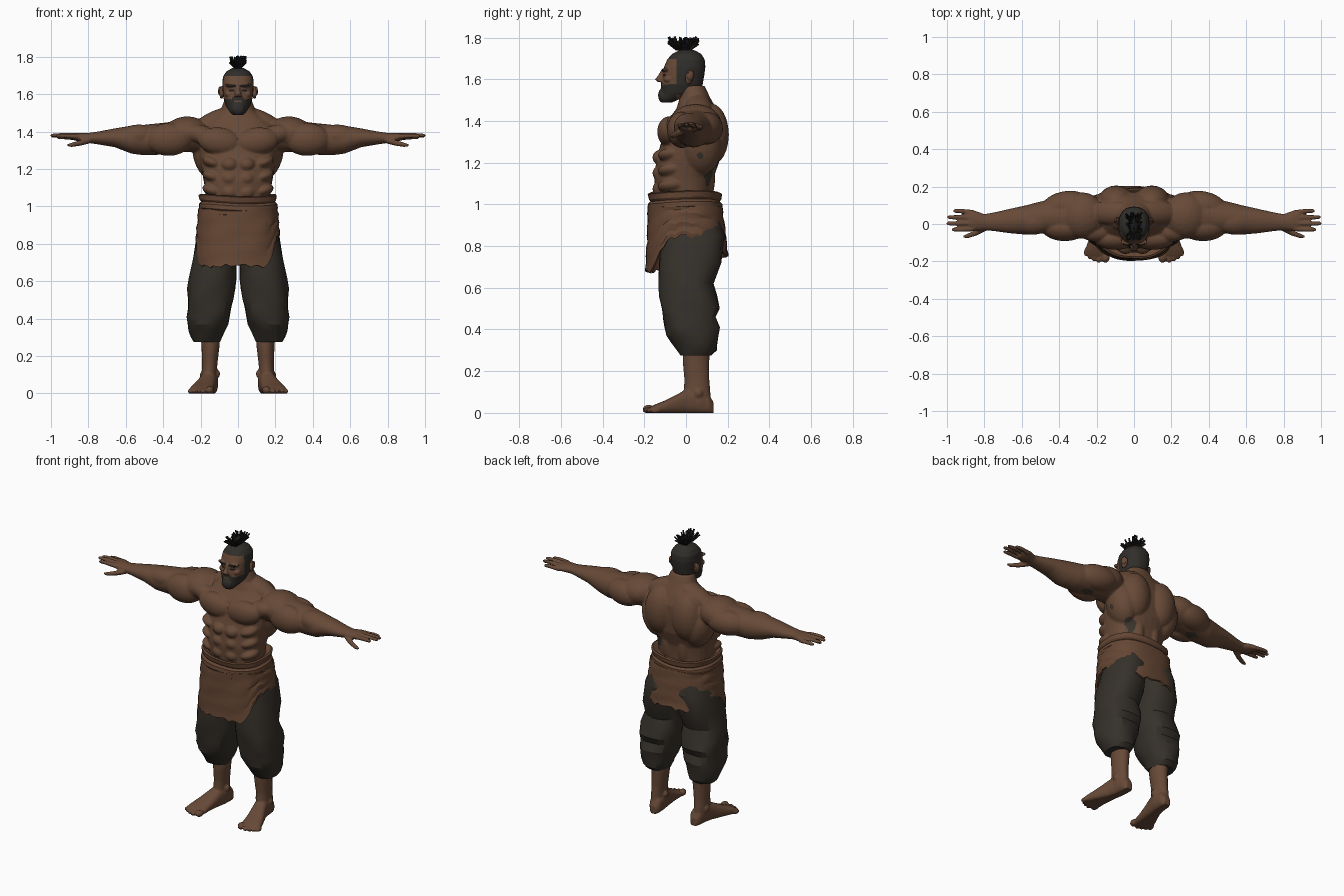
import bpy, bmesh, math, random
from mathutils import Vector, Matrix, Euler
random.seed(4)

def material(name, rgb):
    m = bpy.data.materials.new(name)
    m.diffuse_color = (*rgb, 1)
    return m

SKIN = material("brown skin", (0.135, 0.067, 0.038))
MARK = material("skin marking", (0.045, 0.036, 0.026))
HAIR = material("dark hair", (0.030, 0.027, 0.023))
KNOT = material("black hair tuft", (0.012, 0.011, 0.010))
CLOTH = material("rust cloth", (0.130, 0.062, 0.034))
PANTS = material("charcoal trousers", (0.036, 0.030, 0.023))

def loft(bm, axis, rings, n=24, p=2.0, wobble=None):
    """Closed tube; ring = (position on axis, centre 1, centre 2, radius 1, radius 2)"""
    loops = []
    for t, c1, c2, r1, r2 in rings:
        loop = []
        for i in range(n):
            a = 2 * math.pi * i / n
            k = 1 + (wobble(a, t) if wobble else 0)
            u = c1 + k * r1 * math.copysign(abs(math.cos(a)) ** (2 / p), math.cos(a))
            v = c2 + k * r2 * math.copysign(abs(math.sin(a)) ** (2 / p), math.sin(a))
            loop.append(bm.verts.new({'x': (t, u, v), 'y': (u, t, v), 'z': (u, v, t)}[axis]))
        loops.append(loop)
    for A, B in zip(loops, loops[1:]):
        for i in range(n):
            bm.faces.new((A[i], A[(i + 1) % n], B[(i + 1) % n], B[i]))
    bm.faces.new(loops[0])
    bm.faces.new(loops[-1])

def ball(bm, c, r, rot=(0, 0, 0), sub=3):
    mat = Matrix.Translation(c) @ Euler([math.radians(d) for d in rot]).to_matrix().to_4x4() @ Matrix.Diagonal((*r, 1))
    bmesh.ops.create_icosphere(bm, subdivisions=sub, radius=1, matrix=mat)

def mirror(bm):
    new = bmesh.ops.duplicate(bm, geom=bm.verts[:] + bm.edges[:] + bm.faces[:])["geom"]
    for v in new:
        if isinstance(v, bmesh.types.BMVert):
            v.co.x *= -1

def finish(bm, name, mats, voxel=0, smooth=2, decimate=1, thick=0, angle=35, rule=None):
    bmesh.ops.recalc_face_normals(bm, faces=bm.faces[:])
    me = bpy.data.meshes.new(name)
    bm.to_mesh(me)
    bm.free()
    ob = bpy.data.objects.new(name, me)
    bpy.context.collection.objects.link(ob)
    if voxel:
        m = ob.modifiers.new("fuse", 'REMESH')
        m.mode, m.voxel_size = 'VOXEL', voxel
        m = ob.modifiers.new("relax", 'SMOOTH')
        m.factor, m.iterations = 0.5, smooth
    if decimate < 1:
        ob.modifiers.new("facet", 'DECIMATE').ratio = decimate
    if thick:
        m = ob.modifiers.new("thickness", 'SOLIDIFY')
        m.thickness, m.offset = thick, -1
    dg = bpy.context.evaluated_depsgraph_get()
    me = bpy.data.meshes.new_from_object(ob.evaluated_get(dg))
    ob.modifiers.clear()
    ob.data = me
    me.materials.clear()
    for m in mats:
        me.materials.append(m)
    for f in me.polygons:
        f.material_index = rule(f.center) if rule else 0
    for v in me.vertices:
        v.co.z = max(v.co.z, 0)
    bpy.ops.object.select_all(action='DESELECT')
    ob.select_set(True)
    bpy.context.view_layer.objects.active = ob
    bpy.ops.object.shade_smooth_by_angle(angle=math.radians(angle))
    return ob

# Upper body: arm and muscles of one side, mirrored, fused with the trunk
bm = bmesh.new()
loft(bm, 'x', [(.18, .04, 1.37, .10, .08), (.30, .04, 1.375, .105, .085), (.40, .04, 1.362, .10, .085),
               (.50, .035, 1.355, .085, .082), (.57, .022, 1.357, .08, .075), (.66, .016, 1.367, .066, .05),
               (.75, .012, 1.366, .050, .034), (.80, .01, 1.366, .043, .027), (.85, .018, 1.37, .054, .024),
               (.885, .02, 1.373, .056, .017)])
for y, end, z in ((.070, .968, 1.370), (.037, 1.0, 1.378), (.003, 1.003, 1.382), (-.030, .975, 1.378)):
    loft(bm, 'x', [(.86, y * .9, z - .004, .013, .014), (.93, y, z, .0125, .012),
                   (end - .01, y, z - .002, .011, .010), (end, y, z - .002, .005, .005)], 10)
loft(bm, 'x', [(.79, -.012, 1.355, .025, .018), (.84, -.045, 1.34, .017, .016),
               (.89, -.064, 1.329, .013, .012), (.915, -.068, 1.327, .006, .006)], 10)
ball(bm, (.28, .045, 1.388), (.125, .125, .093), (0, 8, 0))         # deltoid
ball(bm, (.37, -.02, 1.358), (.125, .072, .088))                    # biceps
ball(bm, (.37, .10, 1.365), (.13, .075, .078), (0, 0, -12))         # triceps
ball(bm, (.545, .01, 1.375), (.11, .068, .062), (0, 8, 0))          # forearm
ball(bm, (.10, -.08, 1.348), (.118, .058, .074), (0, -8, 0))        # chest
ball(bm, (.20, -.045, 1.385), (.09, .05, .05), (0, -10, 0))
ball(bm, (.155, .07, 1.275), (.085, .10, .14), (0, 14, 0))          # lats
ball(bm, (.095, .118, 1.335), (.10, .088, .15))                     # shoulder blade
ball(bm, (.055, .075, 1.13), (.05, .065, .15))                      # lower back
ball(bm, (.12, .06, 1.462), (.14, .065, .05), (0, 24, 0))           # trapezius
for z in (1.075, 1.15, 1.225):
    ball(bm, (.045, -.118, z), (.046, .043, .038))                  # abdomen
    ball(bm, (.135, -.07, z + .01), (.058, .065, .032), (0, -20, 0))
mirror(bm)
loft(bm, 'z', [(.95, 0, -.005, .175, .14), (1.05, 0, -.01, .172, .137), (1.13, 0, -.01, .182, .143),
               (1.22, 0, .012, .20, .153), (1.32, 0, .03, .215, .143), (1.40, 0, .04, .22, .13),
               (1.46, 0, .05, .16, .095), (1.51, 0, .043, .095, .074), (1.57, 0, .03, .072, .058)], 32, 2.3)
spots = [(Vector(c), r) for c, r in (((.13, .125, 1.13), .042), ((.21, .07, 1.24), .026),
         ((.40, .05, 1.27), .035), ((-.40, .05, 1.27), .035))]
finish(bm, "upper_body", [SKIN, MARK], .006, 3, .3, rule=lambda c: int(any((c - s).length < r for s, r in spots)))

# Head with nose, brow and cheeks; hair, beard, brows and eyes by rule
bm = bmesh.new()
loft(bm, 'z', [(1.488, 0, -.092, .026, .024), (1.505, 0, -.078, .044, .046), (1.535, 0, -.032, .064, .088),
               (1.575, 0, -.02, .077, .100), (1.62, 0, -.012, .082, .100), (1.66, 0, -.006, .084, .099),
               (1.695, 0, 0, .080, .090), (1.722, 0, .003, .062, .070), (1.740, 0, .005, .030, .035)], 32, 2.3)
ball(bm, (0, -.112, 1.523), (.036, .022, .035))                     # beard point
loft(bm, 'z', [(1.588, 0, -.122, .021, .016), (1.600, 0, -.126, .019, .022),
               (1.62, 0, -.118, .011, .015), (1.65, 0, -.106, .010, .010)], 12)
for s in (-1, 1):
    ball(bm, (s * .036, -.096, 1.645), (.036, .02, .010), (0, s * -8, 0))
    ball(bm, (s * .048, -.082, 1.60), (.024, .024, .018))

def head_rule(c):
    x, y, z = abs(c.x), c.y, c.z
    if y < -.075 and (.010 < x < .058 and 1.636 < z - .12 * x < 1.648):
        return 2
    if y < -.075 and .018 < x < .048 and 1.615 < z < 1.625:
        return 2
    if y > -.045:
        return 1 if z > 1.525 else 0
    if .012 > abs(z - 1.563) * 3 and x < .022:
        return 0
    beard = z < 1.572 + .25 * max(0, x - .045) or (z < 1.584 and x < .032 and y > -.13)
    return 1 if z > 1.697 or beard else 0
finish(bm, "head", [SKIN, HAIR, KNOT], .004, 3, rule=head_rule, angle=50)

# Ears
bm = bmesh.new()
ball(bm, (.086, .016, 1.61), (.013, .020, .036), (-12, 0, 20), 2)
ball(bm, (.096, .022, 1.618), (.009, .018, .025), (-12, 0, 25), 2)
mirror(bm)
finish(bm, "ears", [SKIN])

# Hair tuft: core and random locks
bm = bmesh.new()
ball(bm, (0, -.012, 1.765), (.024, .045, .026), sub=2)
for i in range(75):
    tip = Vector((random.uniform(-.044, .044), random.uniform(-.095, .065), random.uniform(1.768, 1.806)))
    root = Vector((tip.x * .35, -.01 + (tip.y + .01) * .45, 1.742))
    d = tip - root
    m = Matrix.Translation((root + tip) / 2) @ d.to_track_quat('Z', 'Y').to_matrix().to_4x4()
    bmesh.ops.create_cone(bm, cap_ends=True, segments=5, radius1=.006, radius2=.005, depth=d.length, matrix=m)
finish(bm, "hair_tuft", [KNOT], angle=20)

# Trousers: baggy gathered legs
bm = bmesh.new()
folds = lambda a, t: .03 * math.sin(4 * a + 23 * t) + .025 * math.sin(3 * a - 55 * t) * (t < .62)
loft(bm, 'z', [(.98, .085, .005, .09, .14), (.85, .108, .035, .11, .15), (.72, .125, .02, .118, .152),
               (.62, .135, .0, .124, .130), (.56, .142, .012, .128, .138), (.50, .148, .022, .124, .142),
               (.46, .152, .018, .118, .130), (.41, .158, .028, .115, .132), (.37, .163, .03, .106, .122),
               (.335, .166, .042, .095, .108), (.30, .167, .05, .082, .094), (.275, .167, .046, .070, .072)],
     22, 2.4, folds)
mirror(bm)
finish(bm, "trousers", [PANTS], angle=24)

# Shins, feet and toes
bm = bmesh.new()
loft(bm, 'z', [(.34, .15, .05, .052, .066), (.25, .147, .048, .048, .064), (.16, .151, .052, .041, .06),
               (.10, .154, .053, .040, .064), (.04, .152, .06, .042, .06)])
foot = ((.132, .145, .022, .05), (.11, .146, .038, .09), (.05, .150, .044, .12), (0, .160, .046, .112),
        (-.05, .174, .053, .085), (-.10, .188, .060, .06), (-.14, .196, .065, .044), (-.17, .196, .058, .03))
loft(bm, 'y', [(y, x, h / 2 - .003, r, h / 2 + .003) for y, x, r, h in foot], 24, 2.5)
for x, y, r in ((.150, -.180, .021), (.184, -.182, .015), (.209, -.174, .0145), (.232, -.162, .014), (.253, -.146, .014)):
    ball(bm, (x, y, r * .85), (r, .028, r), (0, 0, 15))
ball(bm, (.108, .05, .105), (.012, .02, .02))                       # ankle bones
ball(bm, (.193, .06, .095), (.012, .02, .02))
mirror(bm)
finish(bm, "lower_legs_and_feet", [SKIN], .006, 2, .4)

# Waist wrap: skirt with an uneven hem, longest in front
HEM = [(-180, .76), (-150, .75), (-110, .82), (-82, .80), (-62, .69), (-30, .675), (0, .685), (36, .675),
       (48, .74), (65, .83), (90, .855), (130, .80), (160, .75), (180, .76)]
def hem(d):
    for (a, za), (b, zb) in zip(HEM, HEM[1:]):
        if a <= d <= b:
            return za + (zb - za) * (d - a) / (b - a)
bm = bmesh.new()
N, M, rows = 60, 9, []
for j in range(M + 1):
    row = []
    for i in range(N):
        d = -180 + 360 * i / N
        a = math.radians(d)
        z = .99 + (hem(d) + .008 * math.sin(i * 2.3) - .99) * j / M
        drop = (.99 - z) / .3
        k = 1 + .014 * math.sin(j * 2.2 + 2 * a) + .008 * math.sin(7 * a + j)
        sx, sy = math.sin(a), -math.cos(a)
        x = (.203 + .022 * drop) * k * math.copysign(abs(sx) ** .8, sx)
        y = (.172 + .012 * drop if sy < 0 else .165 + .035 * drop) * k * math.copysign(abs(sy) ** .8, sy)
        row.append(bm.verts.new((x, y, z)))
    rows.append(row)
for A, B in zip(rows, rows[1:]):
    for i in range(N):
        bm.faces.new((A[i], A[(i + 1) % N], B[(i + 1) % N], B[i]))
finish(bm, "waist_wrap", [CLOTH], thick=.01, angle=22)

# Sash: rolled folds round the waist
bm = bmesh.new()
sash = ((1.045, -.03), (1.06, -.006), (1.055, .004), (1.03, .0), (1.02, -.008), (1.008, .004),
        (.985, .006), (.972, -.004), (.958, .003), (.94, -.012))
loft(bm, 'z', [(z, 0, -.007, .205 + o, .174 + o) for z, o in sash], 40, 2.4,
     lambda a, t: .012 * math.sin(3 * a + 40 * t) + .006 * math.sin(9 * a))
for v in bm.verts:
    v.co.z += .007 * math.sin(math.atan2(v.co.y, v.co.x) * 2 + 1)
finish(bm, "waist_sash", [CLOTH], angle=25)
